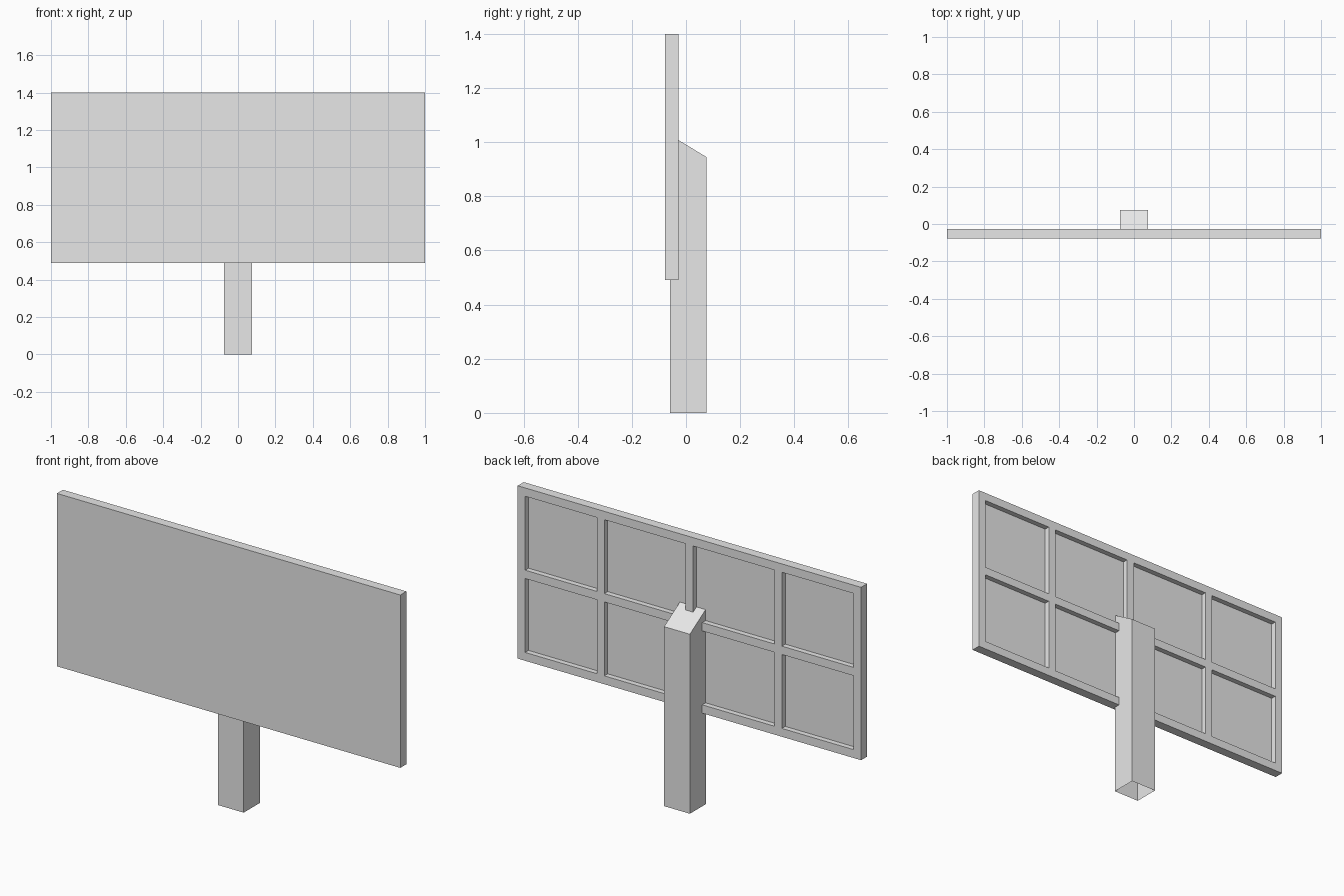
import bpy
import bmesh
from mathutils import Vector, Matrix

cube = bpy.data.objects.get("Cube")
if cube:
    bpy.data.objects.remove(cube, do_unlink=True)

grey = bpy.data.materials.new("plain grey")
grey.use_nodes = True
colour = (0.8, 0.8, 0.8, 1)
grey.diffuse_color = colour
grey.node_tree.nodes["Principled BSDF"].inputs["Base Color"].default_value = colour


def box(low, high):
    """Box between two corners, as a bmesh."""
    low, high = Vector(low), Vector(high)
    bm = bmesh.new()
    place = Matrix.Translation((low + high) / 2) @ Matrix.Diagonal((high - low).to_4d())
    bmesh.ops.create_cube(bm, size=1, matrix=place)
    return bm


def finish(bm, name):
    mesh = bpy.data.meshes.new(name)
    bm.to_mesh(mesh)
    bm.free()
    mesh.materials.append(grey)
    obj = bpy.data.objects.new(name, mesh)
    bpy.context.collection.objects.link(obj)


# Sign panel: closed front, back divided into recessed bays
BACK, BOTTOM, TOP = -0.028, 0.49, 1.4
BAR, RECESS = 0.044, 0.028
bm = box((-1, -0.078, BOTTOM), (1, BACK, TOP))


def back_faces():
    bm.normal_update()
    return [f for f in bm.faces if f.normal.y > 0.9]


def cut_back(position, axis):
    faces = back_faces()
    geom = set(faces)
    for f in faces:
        geom.update(f.edges)
        geom.update(f.verts)
    bmesh.ops.bisect_plane(bm, geom=list(geom), plane_co=axis * position, plane_no=axis)


middle = (BOTTOM + TOP) / 2
uprights = [-1 + BAR / 2, -0.517, 0, 0.517, 1 - BAR / 2]
rails = [BOTTOM + BAR / 2, middle, TOP - BAR / 2]
for bars, axis in ((uprights, Vector((1, 0, 0))), (rails, Vector((0, 0, 1)))):
    for centre in bars:
        for side in (-1, 1):
            position = centre + side * BAR / 2
            if axis.x and abs(position) > 0.99 or axis.z and not BOTTOM + 0.01 < position < TOP - 0.01:
                continue
            cut_back(position, axis)


def in_bay(face):
    c = face.calc_center_median()
    return (all(abs(c.x - u) > BAR * 0.6 for u in uprights)
            and all(abs(c.z - r) > BAR * 0.6 for r in rails))


bays = [f for f in back_faces() if in_bay(f)]
bmesh.ops.inset_individual(bm, faces=bays, thickness=0, depth=-RECESS)
finish(bm, "sign_panel")

# Post: square tube with a sloped cap and an open foot
bm = box((-0.075, -0.06, 0), (0.075, 0.075, 1))
for v in bm.verts:
    if v.co.z > 0.5:
        v.co.z = 0.945 if v.co.y > 0 else 1.027
foot = [f for f in bm.faces if f.calc_center_median().z < 0.01]
bmesh.ops.delete(bm, geom=foot, context="FACES_ONLY")
finish(bm, "post")
